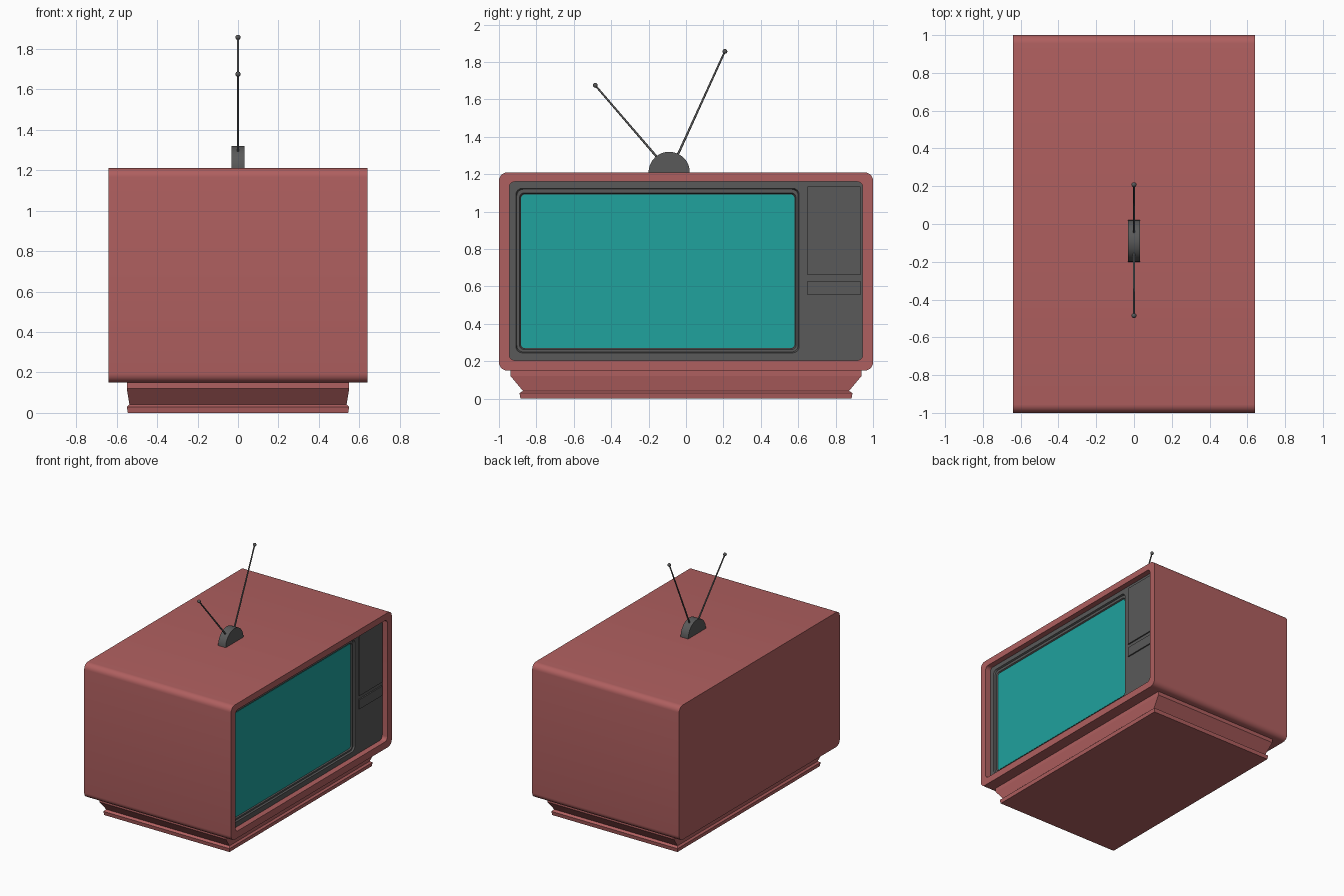
import bpy, bmesh, math
from mathutils import Vector

if "Cube" in bpy.data.objects:
    bpy.data.objects.remove(bpy.data.objects["Cube"])


def material(name, rgb):
    m = bpy.data.materials.new(name)
    m.diffuse_color = (*rgb, 1)
    m.use_nodes = True
    m.node_tree.nodes["Principled BSDF"].inputs["Base Color"].default_value = m.diffuse_color
    return m


RED = material("red_shell", (0.43, 0.115, 0.115))
DARK = material("dark_plastic", (0.1, 0.1, 0.1))
TEAL = material("teal_glass", (0.014, 0.36, 0.34))


def finish(name, bm, mat, angle=30):
    bmesh.ops.recalc_face_normals(bm, faces=bm.faces)
    mesh = bpy.data.meshes.new(name)
    bm.to_mesh(mesh)
    bm.free()
    ob = bpy.data.objects.new(name, mesh)
    bpy.context.collection.objects.link(ob)
    mesh.materials.append(mat)
    bpy.ops.object.select_all(action='DESELECT')
    bpy.context.view_layer.objects.active = ob
    ob.select_set(True)
    bpy.ops.object.shade_smooth_by_angle(angle=math.radians(angle))
    return ob


def ring(x, y0, y1, z0, z1, r=0.0, seg=6):
    """Rounded rectangle in the YZ plane at x."""
    if r == 0:
        return [(x, y0, z0), (x, y1, z0), (x, y1, z1), (x, y0, z1)]
    pts = []
    corners = [(y1 - r, z1 - r), (y0 + r, z1 - r), (y0 + r, z0 + r), (y1 - r, z0 + r)]
    for k, (cy, cz) in enumerate(corners):
        for i in range(seg + 1):
            a = math.pi / 2 * (k + i / seg)
            pts.append((x, cy + r * math.cos(a), cz + r * math.sin(a)))
    return pts


def loft(name, rings, mat, cap_start=True, cap_end=True):
    """Skin a list of matching rings, optionally closing the ends."""
    bm = bmesh.new()
    loops = [[bm.verts.new(p) for p in r] for r in rings]
    n = len(loops[0])
    for a, b in zip(loops, loops[1:]):
        for i in range(n):
            j = (i + 1) % n
            bm.faces.new((a[i], a[j], b[j], b[i]))
    if cap_start:
        bm.faces.new(loops[0])
    if cap_end:
        bm.faces.new(loops[-1])
    return finish(name, bm, mat)


# Cabinet shell with a recessed opening on the +x side
outer = (-1, 1, 0.15, 1.21, 0.045)
opening = (-0.945, 0.945, 0.205, 1.16, 0.03)
loft("cabinet", [ring(-0.64, *outer), ring(0.64, *outer),
                 ring(0.64, *opening), ring(0.595, *opening)], RED, cap_end=False)

# Dark fascia stepping down to the screen
loft("fascia", [ring(0.595, *opening),
                ring(0.595, -0.91, 0.605, 0.245, 1.125, 0.035),
                ring(0.582, -0.905, 0.60, 0.25, 1.12, 0.035),
                ring(0.582, -0.89, 0.588, 0.262, 1.10, 0.025),
                ring(0.572, -0.885, 0.583, 0.267, 1.095, 0.025)],
     DARK, cap_start=False)

# Screen glass
glass = (-0.882, 0.58, 0.27, 1.092, 0.022)
loft("screen", [ring(0.572, *glass), ring(0.575, *glass)], TEAL, cap_start=False)

# Raised control panels
for name, z0, z1 in (("speaker_panel", 0.66, 1.135), ("control_panel", 0.555, 0.63)):
    loft(name, [ring(0.595, 0.65, 0.933, z0, z1), ring(0.605, 0.65, 0.933, z0, z1)],
         DARK, cap_start=False)

# Plinth: rectangular sections stacked upward (half x, half y, z)
sections = [(0.545, 0.885, 0), (0.55, 0.89, 0.03), (0.537, 0.872, 0.042),
            (0.55, 0.937, 0.12), (0.55, 0.937, 0.15)]
base = loft("plinth", [[(-a, -b, z), (a, -b, z), (a, b, z), (-a, b, z)]
                       for a, b, z in sections], RED)
base.data.shade_flat()

# Half-round antenna mount
arc = [(-0.09 + 0.11 * math.cos(math.pi * i / 24), 1.21 + 0.11 * math.sin(math.pi * i / 24))
       for i in range(25)]
loft("antenna_mount", [[(x, y, z) for y, z in arc] for x in (-0.033, 0.033)], DARK)

# Antenna rods with ball tips
for side, start, end in (("left", (0, -0.145, 1.28), (0, -0.485, 1.675)),
                         ("right", (0, -0.055, 1.28), (0, 0.208, 1.857))):
    a, b = Vector(start), Vector(end)
    d = b - a
    bm = bmesh.new()
    bmesh.ops.create_cone(bm, cap_ends=True, segments=12, radius1=0.006,
                          radius2=0.005, depth=d.length)
    rod = finish(side + "_antenna_rod", bm, DARK, 40)
    rod.location = (a + b) / 2
    rod.rotation_mode = 'QUATERNION'
    rod.rotation_quaternion = d.to_track_quat('Z', 'Y')
    bm = bmesh.new()
    bmesh.ops.create_uvsphere(bm, u_segments=16, v_segments=8, radius=0.013)
    finish(side + "_antenna_tip", bm, DARK, 60).location = b
